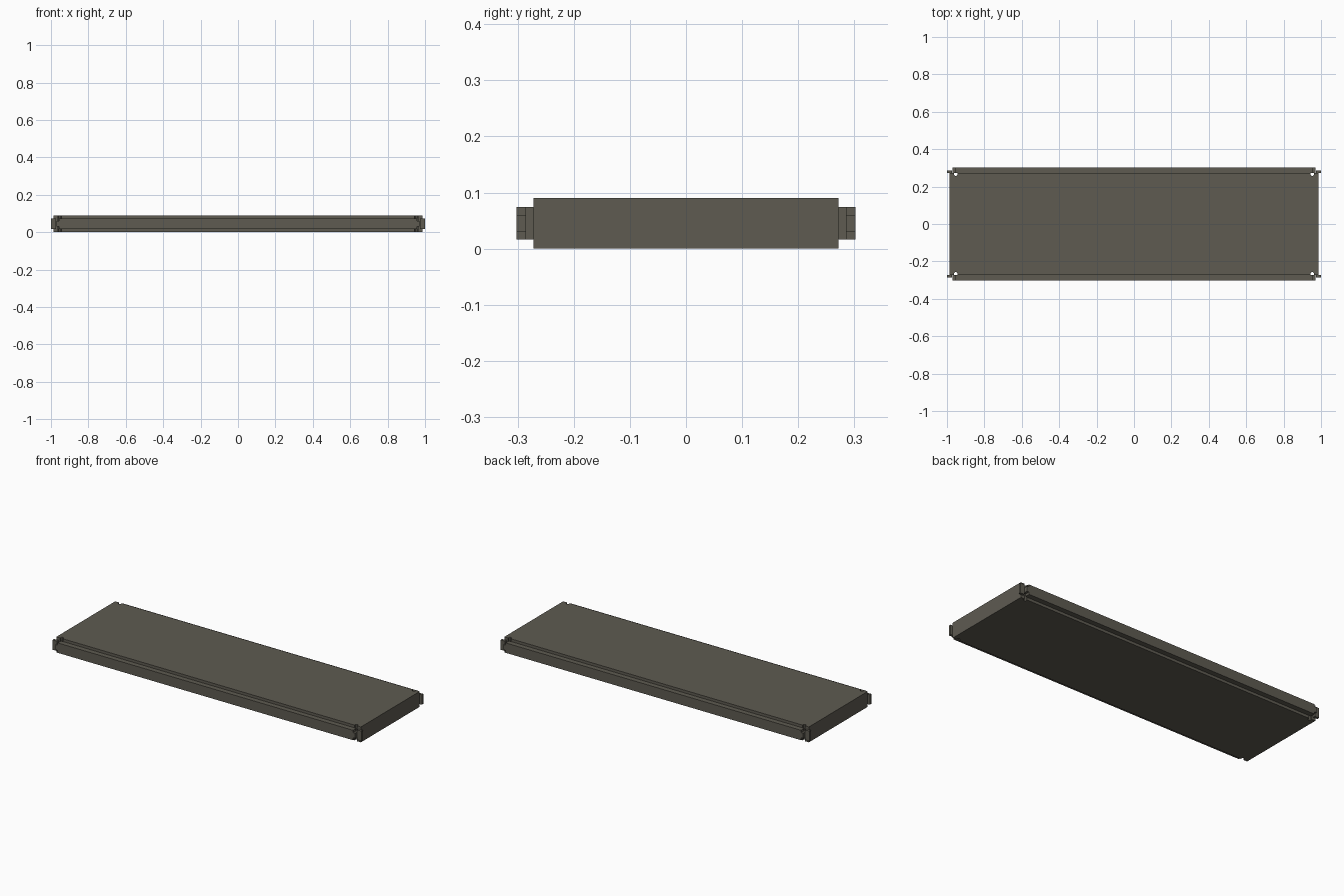
import bpy, bmesh

if "Cube" in bpy.data.objects:
    bpy.data.objects.remove(bpy.data.objects["Cube"])

mat = bpy.data.materials.new("dark warm grey")
mat.diffuse_color = (0.112, 0.104, 0.083, 1)
mat.use_nodes = True
mat.node_tree.nodes["Principled BSDF"].inputs["Base Color"].default_value = mat.diffuse_color


def prism(name, outline, place, depth):
    """Extrude a flat outline along depth; place maps 2D points to 3D."""
    bm = bmesh.new()
    face = bm.faces.new([bm.verts.new(place(a, b)) for a, b in outline])
    new = bmesh.ops.extrude_face_region(bm, geom=[face])["geom"]
    bmesh.ops.translate(bm, vec=depth, verts=[v for v in new if isinstance(v, bmesh.types.BMVert)])
    bmesh.ops.recalc_face_normals(bm, faces=bm.faces)
    mesh = bpy.data.meshes.new(name)
    bm.to_mesh(mesh)
    bm.free()
    mesh.materials.append(mat)
    obj = bpy.data.objects.new(name, mesh)
    bpy.context.collection.objects.link(obj)
    return obj


def four_way(corner):
    """Mirror a corner path (running from the +a side to the +b side) into a closed outline."""
    left = [(-a, b) for a, b in reversed(corner)]
    top = corner + left
    return top + [(-a, -b) for a, b in top]


# Main panel with small relief notches at the corners
X, Y = 0.986, 0.272
panel = four_way([(X, Y), (0.962, Y), (0.962, 0.262), (0.957, 0.257),
                  (0.949, 0.257), (0.944, 0.262), (0.944, Y)])
prism("panel", panel, lambda a, b: (a, b, 0), (0, 0, 0.09))

# Edge rails with a narrow tongue at each end
MID = 0.045
rail = four_way([(0.970, 0.015), (0.956, 0.015), (0.956, 0.029)])
for side, name in ((-1, "front"), (1, "back")):
    prism(name + "_rail", rail, lambda a, b: (a, side * Y, MID + b), (0, side * 0.03, 0))
    # Locking tabs beyond the rail ends
    for end, word in ((-1, "left"), (1, "right")):
        tab = [(0.972, -0.029), (1.0, -0.029), (1.0, 0.029), (0.972, 0.029)]
        prism(f"{name}_{word}_tab", tab,
              lambda a, b: (end * a, side * Y, MID + b), (0, side * 0.014, 0))
